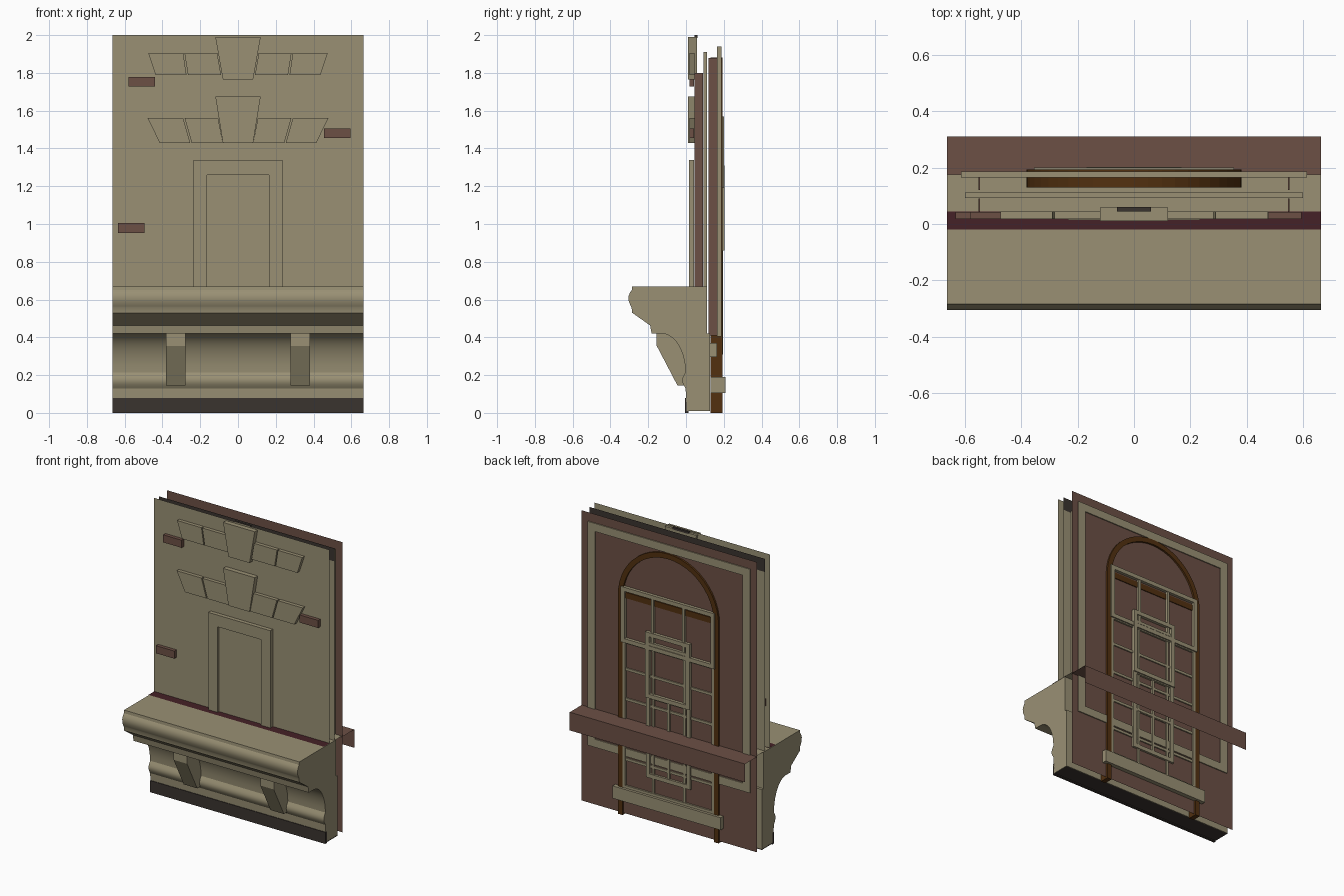
import bpy, math

if "Cube" in bpy.data.objects:
    bpy.data.objects.remove(bpy.data.objects["Cube"])

def mat(name, r, g, b):
    m = bpy.data.materials.new(name)
    m.diffuse_color = (r, g, b, 1)
    m.use_nodes = True
    m.node_tree.nodes["Principled BSDF"].inputs["Base Color"].default_value = m.diffuse_color
    return m

STONE = mat("beige_stone", .32, .28, .175)
BROWN = mat("brown_plaster", .15, .08, .06)
MAROON = mat("maroon", .06, .015, .02)
WOOD = mat("dark_wood", .085, .03, .005)
CHAR = mat("charcoal", .042, .033, .028)
W = .665

def mesh(name, verts, faces, material):
    me = bpy.data.meshes.new(name)
    me.from_pydata(verts, [], faces)
    me.materials.append(material)
    ob = bpy.data.objects.new(name, me)
    bpy.context.collection.objects.link(ob)
    return ob

def prism(name, pts, place, a, b, material):
    """Extrude a 2D outline from a to b; place maps (p, q, depth) to xyz."""
    n = len(pts)
    v = [place(p, q, a) for p, q in pts] + [place(p, q, b) for p, q in pts]
    f = [tuple(range(n))[::-1], tuple(range(n, 2 * n))]
    f += [(i, (i + 1) % n, (i + 1) % n + n, i + n) for i in range(n)]
    ob = mesh(name, v, f, material)
    import bmesh
    bm = bmesh.new()
    bm.from_mesh(ob.data)
    bmesh.ops.recalc_face_normals(bm, faces=bm.faces)
    bm.to_mesh(ob.data)
    bm.free()
    return ob

def along_y(p, q, d): return (p, d, q)
def along_x(p, q, d): return (d, p, q)

def box(name, x0, x1, y0, y1, z0, z1, material):
    return prism(name, [(x0, z0), (x1, z0), (x1, z1), (x0, z1)], along_y, y0, y1, material)

def sheet(name, x0, x1, y, z0, z1, material):
    return mesh(name, [(x0, y, z0), (x1, y, z0), (x1, y, z1), (x0, y, z1)], [(0, 1, 2, 3)], material)

def shelf_sheet(name, y0, y1, z, material):
    return mesh(name, [(-W, y0, z), (W, y0, z), (W, y1, z), (-W, y1, z)], [(0, 1, 2, 3)], material)

def frame(name, hw, z0, z1, t, y0, y1, material):
    """Rectangular frame made of two stiles and two rails."""
    for s in (-1, 1):
        box(name + "_stile", *sorted((s * hw, s * (hw - t))), y0, y1, z0, z1, material)
    box(name + "_rail", -hw + t, hw - t, y0, y1, z0, z0 + t, material)
    box(name + "_rail", -hw + t, hw - t, y0, y1, z1 - t, z1, material)

def sash(name, hw, z0, z1, cols, rows, y0, y1):
    """Framed sash with an even grid of glazing bars."""
    frame(name, hw, z0, z1, .028, y0, y1, STONE)
    for i in range(1, cols):
        x = -hw + 2 * hw * i / cols
        box(name + "_bar", x - .009, x + .009, y0, y1 - .003, z0 + .02, z1 - .02, STONE)
    for i in range(1, rows):
        z = z0 + (z1 - z0) * i / rows
        box(name + "_bar", -hw + .02, hw - .02, y0, y1 - .004, z - .009, z + .009, STONE)

# moulded cornice: crown, slope, cove and torus in one profile
nose = [(-.285, .67), (-.287, .65), (-.298, .635), (-.305, .615), (-.303, .59),
        (-.292, .565), (-.288, .558), (-.285, .53), (-.19, .463), (-.182, .42), (-.13, .42)]
cove = [(-.13 + .127 * math.sin(a), .215 + .205 * math.cos(a))
        for a in [math.radians(9 * i) for i in range(1, 11)]]
torus = [(-.002 - .018 * math.sin(math.pi * i / 8), .215 - .085 * i / 8) for i in range(1, 9)]
profile = nose + cove + torus + [(0, .08), (.004, .01), (.128, .01), (.128, .42), (.11, .42), (.11, .67)]
cornice = prism("cornice", profile, along_x, -W, W, STONE)
bpy.context.view_layer.objects.active = cornice
cornice.select_set(True)
bpy.ops.object.shade_smooth_by_angle(angle=math.radians(28))
box("base_strip", -W, W, -.004, .012, 0, .08, CHAR)
mesh("base_underside", [(-W, 0, .006), (W, 0, .006), (W, .128, .006), (-W, .128, .006)], [(3, 2, 1, 0)], CHAR)
shelf_sheet("floor_strip", -.02, .045, .673, MAROON)
shelf_sheet("inner_floor", .045, .175, .672, STONE)

# brackets under the cornice
for s in (-1, 1):
    prism("bracket", [(-.155, .42), (-.155, .355), (-.045, .145), (.01, .145), (.01, .42)],
          along_x, s * .278, s * .38, STONE)

# layered walls
sheet("front_wall", -W, W, .042, .6, 2, STONE)
sheet("middle_wall", -W, W, .095, .42, 1.9, STONE)
sheet("middle_wall_top", -W, W, .095, 1.9, 1.99, CHAR)
sheet("back_wall", -W, W, .18, .01, 2, BROWN)
for s in (-1, 1):  # linings between the walls
    sides = (("front_lining", .55, .044, .09, .67, 1.8, BROWN), ("middle_lining", .55, .12, .165, .41, 1.88, BROWN))
    for n, x, y0, y1, z0, z1, m in sides:
        box(n, s * x - .003, s * x + .003, y0, y1, z0, z1, m)
frame("middle_frame", .6, .42, 1.91, .055, .093, .112, STONE)

# back ledge, open at the ends and below
shelf_sheet("ledge_top", .175, .31, .665, BROWN)
sheet("ledge_face", -W, W, .31, .54, .665, BROWN)

# door surround on the front
for s in (-1, 1):
    box("door_jamb", *sorted((s * .165, s * .235)), .015, .042, .67, 1.34, STONE)
box("door_lintel", -.165, .165, .015, .042, 1.26, 1.34, STONE)
box("door_panel", -.165, .165, .03, .042, .67, 1.26, STONE)

# stone arches: keystone plus two tapered blocks a side
# (z bottom, z block top, z keystone bottom, z keystone top, inner and outer block x ranges)
arches = [(1.43, 1.56, 1.43, 1.675, ((.08, .245, .105, .282), (.253, .415, .29, .478))),
          (1.79, 1.905, 1.765, 1.99, ((.09, .265, .11, .283), (.273, .437, .29, .475)))]
for zb, zt, kb, kt, blocks in arches:
    for s in (-1, 1):
        for b0, b1, t0, t1 in blocks:
            prism("arch_block", [(s * b0, zb), (s * b1, zb), (s * t1, zt), (s * t0, zt)],
                  along_y, .018, .045, STONE)
    prism("keystone", [(-.08, kb), (.08, kb), (.12, kt), (-.12, kt)], along_y, .01, .058, STONE)
box("keystone_cap", -.06, .06, .045, .06, 1.985, 2, CHAR)

# loose bricks
for x, z in ((-.51, 1.753), (.525, 1.48), (-.565, .978)):
    box("brick", x - .07, x + .07, .018, .043, z - .026, z + .026, BROWN)

# back: picture frame moulding and arched wooden casing
frame("back_frame", .615, .405, 1.94, .055, .165, .187, STONE)

def arch_line(r):
    return [(r, 0)] + [(r * math.cos(math.pi * i / 24), 1.5 + r * math.sin(math.pi * i / 24))
                       for i in range(25)] + [(-r, 0)]
out, inn = arch_line(.382), arch_line(.347)
n = len(out)
verts = [(x, y, z) for y in (.13, .193) for ring in (out, inn) for x, z in ring]
faces = []
for i in range(n - 1):
    j = i + 1
    o0, i0, o1, i1 = 0, n, 2 * n, 3 * n
    faces += [(o0 + i, o0 + j, i0 + j, i0 + i), (o1 + i, i1 + i, i1 + j, o1 + j),
              (o0 + i, o1 + i, o1 + j, o0 + j), (i0 + i, i0 + j, i1 + j, i1 + i)]
for e in (0, n - 1):
    faces.append((e, n + e, 3 * n + e, 2 * n + e))
mesh("arched_casing", verts, faces, WOOD)

# sash windows, large pair and small pair, with sill
box("transom", -.345, .345, .178, .186, 1.49, 1.53, WOOD)
sash("large_upper_sash", .355, 1.19, 1.57, 3, 1, .18, .201)
sash("large_lower_sash", .355, .18, 1.21, 3, 5, .175, .192)
sash("small_upper_sash", .168, .86, 1.31, 1, 1, .182, .203)
box("small_sash_bar", -.168, .168, .182, .2, 1.22, 1.24, STONE)
sash("small_lower_sash", .168, .31, .88, 2, 2, .175, .195)
box("sill", -.41, .41, .13, .21, .105, .19, STONE)
box("side_block", -.39, .39, .125, .165, .295, .37, STONE)
